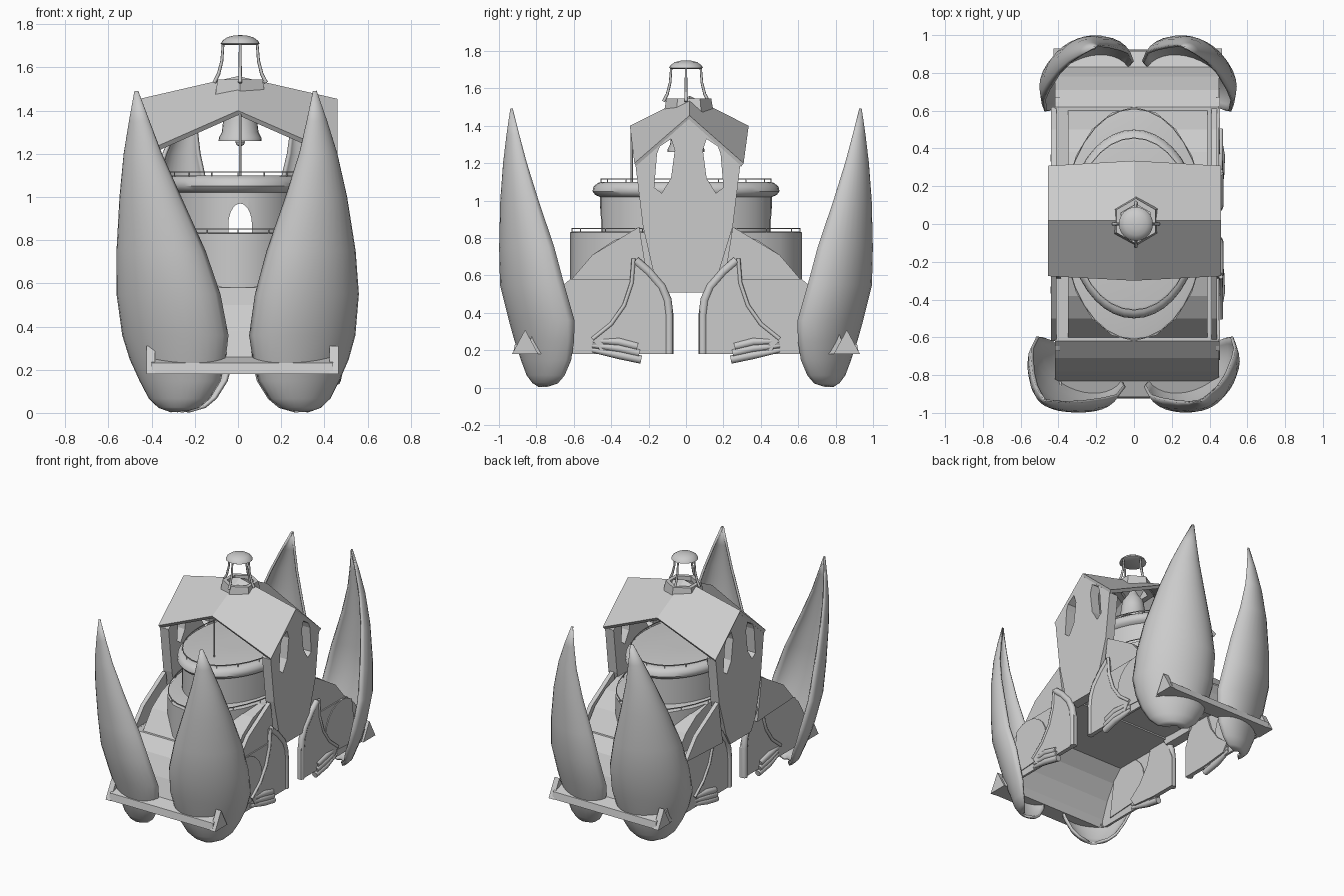
import bpy, bmesh, math
from mathutils import Matrix

if "Cube" in bpy.data.objects:
    bpy.data.objects.remove(bpy.data.objects["Cube"])

CX = 0.02  # hull is slightly off centre


def finish(name, bm, smooth=None):
    bmesh.ops.recalc_face_normals(bm, faces=bm.faces)
    me = bpy.data.meshes.new(name)
    bm.to_mesh(me)
    bm.free()
    ob = bpy.data.objects.new(name, me)
    bpy.context.collection.objects.link(ob)
    if smooth:
        bpy.ops.object.select_all(action='DESELECT')
        ob.select_set(True)
        bpy.context.view_layer.objects.active = ob
        bpy.ops.object.shade_smooth_by_angle(angle=math.radians(smooth))
    return ob


def prism(name, outline, x0, x1, holes=()):
    """Side-view (y, z) outline, with holes, extruded from x0 to x1."""
    cu = bpy.data.curves.new(name, 'CURVE')
    cu.dimensions = '2D'
    cu.fill_mode = 'BOTH'
    cu.extrude = (x1 - x0) / 2
    for loop in (outline, *holes):
        sp = cu.splines.new('POLY')
        sp.points.add(len(loop) - 1)
        for p, (a, b) in zip(sp.points, loop):
            p.co = (a, b, 0, 1)
        sp.use_cyclic_u = True
        sp.use_smooth = False
    ob = bpy.data.objects.new(name, cu)
    ob.matrix_world = Matrix(((0, 0, 1, (x0 + x1) / 2), (1, 0, 0, 0), (0, 1, 0, 0), (0, 0, 0, 1)))
    bpy.context.collection.objects.link(ob)
    return ob


def lathe(name, prof, sx=1.0, n=32, smooth=40, close=False):
    bm = bmesh.new()
    rings = [[bm.verts.new((r * sx * math.sin(2 * math.pi * i / n), r * math.cos(2 * math.pi * i / n), z))
              for i in range(n)] for r, z in prof]
    pairs = list(zip(rings, rings[1:]))
    if close:
        pairs.append((rings[-1], rings[0]))
    for a, b in pairs:
        for i in range(n):
            bm.faces.new((a[i], a[(i + 1) % n], b[(i + 1) % n], b[i]))
    if not close:
        bm.faces.new(rings[0])
        bm.faces.new(rings[-1])
    return finish(name, bm, smooth)


def tube(name, pts, radii):
    cu = bpy.data.curves.new(name, 'CURVE')
    cu.dimensions = '3D'
    cu.bevel_depth = 1.0
    cu.bevel_resolution = 2
    cu.use_fill_caps = True
    sp = cu.splines.new('POLY')
    sp.points.add(len(pts) - 1)
    for p, c, r in zip(sp.points, pts, radii):
        p.co = (*c, 1)
        p.radius = r
    ob = bpy.data.objects.new(name, cu)
    bpy.context.collection.objects.link(ob)
    return ob


# Four hollow corner petals: rows of z, half width, chord centre x, y
ROWS = [(.01, .03, -.28, -.76), (.03, .1, -.27, -.735), (.07, .15, -.265, -.725), (.15, .2, -.26, -.715),
        (.25, .238, -.27, -.718), (.36, .264, -.28, -.728), (.55, .258, -.312, -.78), (.75, .22, -.348, -.815),
        (1.0, .15, -.4, -.865), (1.2, .09, -.437, -.898), (1.35, .045, -.455, -.916), (1.49, .002, -.47, -.93)]


def petal(name, sx, sy, lean, shift):
    bm = bmesh.new()
    grid, n = [], 16
    for z, w, cx, cy in ROWS:
        row = []
        for i in range(n + 1):
            t = math.pi * i / n
            a, b = w * math.cos(t), .73 * w * math.sin(t)
            x, y = cx + .87 * a - .49 * b, cy - .49 * a - .87 * b
            row.append(bm.verts.new((sx * (x + lean * (z / 1.49) ** 2) + shift, sy * y, z)))
        grid.append(row)
    for r, s in zip(grid, grid[1:]):
        for i in range(n):
            bm.faces.new((r[i], r[i + 1], s[i + 1], s[i]))
    ob = finish(name, bm, 50)
    m = ob.modifiers.new('thickness', 'SOLIDIFY')
    m.thickness = .016
    m.offset = 0


petal('petal_front_left', 1, 1, 0, 0)
petal('petal_front_right', -1, 1, .13, .015)
petal('petal_back_left', 1, -1, .23, .03)
petal('petal_back_right', -1, -1, .21, .01)

for s, end in ((1, 'front'), (-1, 'back')):
    def fl(pts):
        return [(s * y, z) for y, z in pts]
    # Curved deck shell, hollow underneath, with a flat lip
    prism('deck_' + end, fl([(-.925, .18), (-.915, .23), (-.83, .26), (-.78, .38), (-.71, .5), (-.62, .58), (-.12, .58),
                             (-.12, .55), (-.61, .55), (-.69, .47), (-.755, .36), (-.8, .24), (-.81, .18)]),
          CX - .42, CX + .42)
    # Sloping vault between hull and tower
    prism('vault_' + end, fl([(-.61, .57), (-.5, .71), (-.38, .79), (-.25, .83), (0, .83), (0, .56)]),
          CX - .37, CX + .37)
    for sx, side in ((-1, 'left'), (1, 'right')):
        x = CX + sx * .425
        tag = end + '_' + side
        # Hull side panel and triangular bar end
        prism('hull_side_' + tag, fl([(-.9, .18), (-.83, .26), (-.78, .38), (-.71, .5), (-.62, .58), (-.16, .58), (-.1, .5),
                                      (-.08, .4), (-.08, .18)]), x - .012, x + .004)
        prism('bar_end_' + tag, fl([(-.93, .18), (-.86, .31), (-.79, .18)]), x - .02, x + .02)
        # Raised fin, fender and leaf-shaped side plate
        prism('fin_' + tag, fl([(-.62, .57), (-.5, .71), (-.25, .86), (-.2, .55)]), x - .035, x - .005)
        arc = [(-.56 + .19 * math.cos(t), .39 + .19 * math.sin(t))
               for t in [math.pi * k / 10 for k in range(-3, 8)]]
        prism('fender_' + tag, fl([(-.72, .22)] + arc + [(-.66, .55)]), x - .012, x + .01)
        prism('side_plate_' + tag, fl([(-.28, .68), (-.29, .56), (-.33, .44), (-.4, .34), (-.5, .26), (-.46, .2),
                                       (-.26, .18), (-.07, .18), (-.07, .4), (-.11, .5)]), x - .012, x + .018)
        # Bent pipe on the inner edge and a thin one on the leaf edge
        tube('pipe_' + tag, [(x + sx * .005, s * y, z) for y, z in
                             ((-.27, .68), (-.2, .62), (-.13, .54), (-.1, .47), (-.09, .39), (-.09, .18))], [.023] * 6)
        tube('rim_' + tag, [(x + sx * .015, s * y, z) for y, z in
                            ((-.28, .69), (-.29, .56), (-.33, .44), (-.4, .34), (-.5, .26))], [.011] * 5)
        # Clawed foot
        for k in range(3):
            tube('claw_' + tag, [(x + sx * .01, s * (-.24 - .01 * k), .15 + .035 * k),
                                 (x + sx * .015, s * -.36, .175 + .035 * k),
                                 (x, s * -.5, .2 + .025 * k)], [.022, .022, .012])

# Elliptical lower tier and upper drum with rounded cornice
lathe('lower_tier', [(.62, .56), (.62, .83), (.6, .835), (.3, .835)], .61, 20, 30)
drum = lathe('upper_drum', [(.46, .82), (.46, 1.02), (.485, 1.03), (.5, 1.05), (.495, 1.075), (.47, 1.095),
                            (.44, 1.1), (.1, 1.1)], .7, 40)

# Arched passage cut through the drum
bm = bmesh.new()
arch = [(-.055, .836)] + [(-.055 * math.cos(t), .87 + .1 * math.sin(t))
                          for t in [math.pi * k / 10 for k in range(11)]] + [(.055, .836)]
f = bm.faces.new([bm.verts.new((x + .01, -.7, z)) for x, z in arch])
ex = bmesh.ops.extrude_face_region(bm, geom=[f])
for v in ex['geom']:
    if isinstance(v, bmesh.types.BMVert):
        v.co.y = .7
cutter = finish('passage_cutter', bm)
cutter.hide_render = True
m = drum.modifiers.new('passage', 'BOOLEAN')
m.operation = 'DIFFERENCE'
m.object = cutter
bpy.context.view_layer.objects.active = drum
bpy.ops.object.modifier_apply(modifier='passage')
bpy.data.objects.remove(cutter)

# Low railings on both tiers
for r, sx, z in ((.61, .61, .835), (.455, .7, 1.1)):
    lathe('railing', [(r - .003, z + .014), (r + .003, z + .014), (r + .003, z + .019), (r - .003, z + .019)], sx, 32,
          close=True)
    for k in range(16):
        a = 2 * math.pi * k / 16
        p = (r * sx * math.sin(a), r * math.cos(a))
        tube('rail_post', [(*p, z - .005), (*p, z + .018)], [.003, .003])

# Tower side walls with paired windows
wall = [(-.12, .51), (.12, .51), (.17, .6), (.25, .86), (.29, 1.19), (.015, 1.435), (-.27, 1.19), (-.23, .86), (-.17, .6)]
win = [(-.155, 1.25), (-.14, 1.29), (-.08, 1.33), (-.06, 1.27), (-.08, 1.12), (-.13, 1.04), (-.17, 1.07)]
win2 = [(.03 - y, z) for y, z in win]
for sx, side in ((-1, 'left'), (1, 'right')):
    x = .005 + sx * .415
    prism('tower_wall_' + side, wall, x - .035, x + .035, (win, win2))

# Roof peaked in both directions
bm = bmesh.new()
g = [[bm.verts.new((x, y * k, z)) for x, z, k in ((-.455, ze, .92), (0, zc, 1), (.46, ze, .92))]
     for y, ze, zc in ((-.3, 1.2, 1.4), (.02, 1.455, 1.56), (.335, 1.2, 1.4))]
for j in range(2):
    for i in range(2):
        bm.faces.new((g[j][i], g[j][i + 1], g[j + 1][i + 1], g[j + 1][i]))
roof = finish('roof', bm)
m = roof.modifiers.new('thickness', 'SOLIDIFY')
m.thickness = .025
m.offset = -1

# Lantern on the roof: six-sided base, curved posts, domed cap
base = lathe('lantern_base', [(.135, 1.46), (.12, 1.545), (.09, 1.545), (.09, 1.46)], 1, 6, close=True)
base.location = (.01, .015, 0)
for k in range(4):
    c, s = math.cos(k * math.pi / 2), math.sin(k * math.pi / 2)
    tube('lantern_post', [(.01 + c * r, s * r, z) for r, z in
                          ((.12, 1.53), (.1, 1.57), (.085, 1.63), (.078, 1.72))], [.009, .008, .007, .006])
cap = lathe('lantern_cap', [(.08, 1.705), (.09, 1.71), (.082, 1.725), (.06, 1.74), (.03, 1.748), (.002, 1.75)], 1, 24)
cap.location.x = .01

# Bell with clapper, and the thin pole at the front eave
for ob in (lathe('bell', [(.1, 1.26), (.098, 1.275), (.085, 1.3), (.078, 1.36), (.07, 1.41), (.04, 1.45), (.005, 1.52)], 1, 24),
           lathe('clapper', [(.004, 1.235), (.018, 1.242), (.022, 1.255), (.015, 1.27)], 1, 12)):
    ob.location.x = .01
tube('eave_pole', [(.01, -.29, 1.09), (.01, -.29, 1.385)], [.006, .006])
